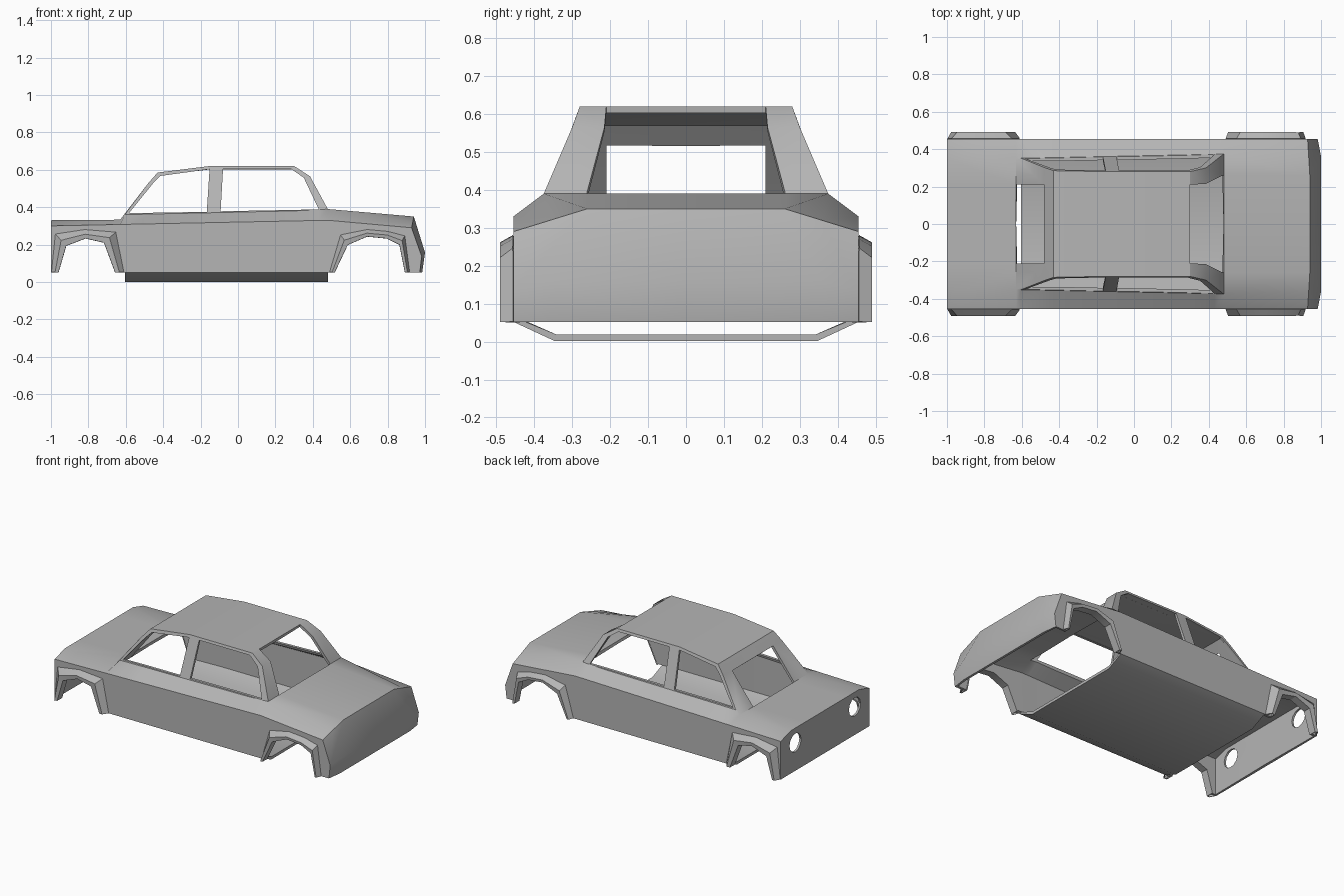
import bpy, bmesh
from math import pi, radians

if "Cube" in bpy.data.objects:
    bpy.data.objects.remove(bpy.data.objects["Cube"])

# Dark grey body paint
paint = bpy.data.materials.new("body_grey")
paint.diffuse_color = (.46, .46, .46, 1)
paint.use_nodes = True
paint.node_tree.nodes["Principled BSDF"].inputs["Base Color"].default_value = paint.diffuse_color


def new_object(name, bm):
    mesh = bpy.data.meshes.new(name)
    bm.to_mesh(mesh)
    bm.free()
    ob = bpy.data.objects.new(name, mesh)
    bpy.context.collection.objects.link(ob)
    return ob


def add_face(bm, pts):
    bm.faces.new([bm.verts.new(p) for p in pts])


def prism(name, outline, y0, y1):
    """Cutter: an x-z outline extruded along y."""
    bm = bmesh.new()
    a = [bm.verts.new((x, y0, z)) for x, z in outline]
    b = [bm.verts.new((x, y1, z)) for x, z in outline]
    n = len(a)
    bm.faces.new(a)
    bm.faces.new(b[::-1])
    for i in range(n):
        j = (i + 1) % n
        bm.faces.new((a[i], b[i], b[j], a[j]))
    bmesh.ops.recalc_face_normals(bm, faces=bm.faces)
    ob = new_object(name, bm)
    ob.hide_render = True
    return ob


def bake(ob):
    dg = bpy.context.evaluated_depsgraph_get()
    mesh = bpy.data.meshes.new_from_object(ob.evaluated_get(dg))
    ob.modifiers.clear()
    ob.data = mesh


def finish(ob):
    ob.data.materials.clear()
    ob.data.materials.append(paint)
    ob.data.shade_smooth()
    ob.data.set_sharp_from_angle(angle=radians(30))


W, ZB, ZF = 0.455, 0.052, 0.001

# Roofline from windscreen base to rear window base: x, z, outer y, inner y
roof = [(-.63, .333, .35, .21), (-.48, .528, .302, .21), (-.43, .585, .285, .21),
        (-.15, .62, .28, .21), (.30, .62, .28, .21), (.385, .565, .30, .215),
        (.48, .39, .375, .262)]
# Belt line under the cabin: x, z, y
belt = [(-.63, .333, .35), (-.605, .36, .352), (-.43, .364, .355), (-.15, .37, .361),
        (.30, .38, .37), (.43, .386, .374), (.48, .39, .375)]


def half_shell(bm, s):
    def f(*pts):
        add_face(bm, [(x, s * y, z) for x, y, z in pts])

    def shoulder(x):
        return (x, W, .30 + .03 * (x + 1) / 1.48)

    def low(x):
        return (x, W, ZB)

    out = [(x, yo, z) for x, z, yo, yi in roof]
    inn = [(x, yi, z) for x, z, yo, yi in roof]
    mid = [(x, 0, z) for x, z, yo, yi in roof]
    bl = [(x, y, z) for x, z, y in belt]

    # Cabin: pillars, roof panel, side panels
    for i in range(6):
        f(out[i], out[i + 1], inn[i + 1], inn[i])
        if 1 <= i <= 3:
            f(inn[i], inn[i + 1], mid[i + 1], mid[i])
        pts = []
        for p in (bl[i], bl[i + 1], out[i + 1], out[i]):
            if p not in pts:
                pts.append(p)
        f(*pts)
        # Lower side, shoulder and floor under each cabin section
        a, b = bl[i][0], bl[i + 1][0]
        f(shoulder(a), shoulder(b), bl[i + 1], bl[i])
        f(low(a), low(b), shoulder(b), shoulder(a))
        if i > 0:
            f(low(a), low(b), (b, .345, ZF), (a, .345, ZF))
            f((a, .345, ZF), (b, .345, ZF), (b, 0, ZF), (a, 0, ZF))

    # Flat deck and upright panel at the -x end
    d, e, c = (-1, .35, .33), (-1, .21, .33), (-1, 0, .33)
    f(low(-1), low(-.63), shoulder(-.63), shoulder(-1))
    f(shoulder(-1), shoulder(-.63), out[0], d)
    f(d, out[0], inn[0], e)
    f(e, inn[0], mid[0], c)
    f(low(-1), shoulder(-1), d, e, c, (-1, 0, ZB))

    # Sloping deck and folded panel at the +x end
    B, M, S = (.972, W, ZB), (.982, W, .137), (.928, W, .29)
    I, C = (.94, .26, .35), (.94, 0, .35)
    D = tuple((p + q) / 2 for p, q in zip(S, I))
    IM, CM, IB, CB = (1, .36, .157), (1, 0, .157), (.985, .36, ZB), (.985, 0, ZB)
    f(low(.48), B, M, S, shoulder(.48))
    f(shoulder(.48), S, D, out[6])
    f(out[6], D, I, inn[6])
    f(inn[6], I, C, mid[6])
    f(S, M, IM, I, D)
    f(I, IM, CM, C)
    f(M, B, IB, IM)
    f(IM, IB, CB, CM)


# Whole body shell
bm = bmesh.new()
for s in (1, -1):
    half_shell(bm, s)
bmesh.ops.remove_doubles(bm, verts=bm.verts, dist=1e-4)
bmesh.ops.recalc_face_normals(bm, faces=bm.faces)
top = max(bm.faces, key=lambda q: q.calc_center_median().z)
if top.normal.z < 0:
    bmesh.ops.reverse_faces(bm, faces=bm.faces)
body = new_object("car_body", bm)
sol = body.modifiers.new("thickness", 'SOLIDIFY')
sol.thickness = 0.018
sol.offset = -1
bake(body)

# Openings: side windows, wheel arches, round lamps
front_window = [(-.583, .368), (-.452, .53), (-.415, .567), (-.152, .603), (-.167, .375)]
rear_window = [(-.093, .378), (-.08, .604), (.285, .604), (.352, .557), (.432, .388)]
arch_a = [(-.962, ZB), (-.92, .195), (-.815, .235), (-.715, .212), (-.655, ZB)]
arch_b = [(.515, ZB), (.585, .20), (.69, .245), (.795, .235), (.865, .20), (.895, ZB)]


def open_bottom(arch):
    return [(arch[0][0], -.05)] + arch + [(arch[-1][0], -.05)]


cutters = []
for s in (1, -1):
    for o in (front_window, rear_window):
        cutters.append(prism("window_cutter", o, s * .24, s * .6))
    for o in (arch_a, arch_b):
        cutters.append(prism("arch_cutter", open_bottom(o), s * .40, s * .6))
    bpy.ops.mesh.primitive_cylinder_add(vertices=12, radius=.06, depth=.2,
                                        location=(-1, s * .305, .235), rotation=(0, pi / 2, 0))
    cutters.append(bpy.context.object)
    cutters[-1].hide_render = True
for c in cutters:
    m = body.modifiers.new("cut", 'BOOLEAN')
    m.operation = 'DIFFERENCE'
    m.solver = 'EXACT'
    m.object = c
bake(body)
finish(body)
for c in cutters:
    bpy.data.objects.remove(c)


# Flared wheel arches: outer edge on the body, raised lip, inner return
def flare(name, outer, arch, s):
    bm = bmesh.new()
    n = len(arch)
    crest = [(ox * .45 + ax * .55, oz * .45 + az * .55)
             for (ox, oz), (ax, az) in zip(outer, arch)]
    rings = [[(x, s * W, z) for x, z in outer],
             [(x, s * .488, z) for x, z in crest],
             [(x, s * .485, z) for x, z in arch],
             [(x, s * .437, z) for x, z in arch]]
    for r, q in zip(rings, rings[1:]):
        for i in range(n - 1):
            add_face(bm, (r[i], r[i + 1], q[i + 1], q[i]))
    bmesh.ops.remove_doubles(bm, verts=bm.verts, dist=1e-5)
    bmesh.ops.recalc_face_normals(bm, faces=bm.faces)
    ob = new_object(name, bm)
    m = ob.modifiers.new("thickness", 'SOLIDIFY')
    m.thickness = .006
    m.offset = 0
    bake(ob)
    finish(ob)


outer_a = [(-.995, ZB), (-.975, .255), (-.82, .278), (-.655, .265), (-.612, ZB)]
outer_b = [(.492, ZB), (.55, .25), (.69, .278), (.80, .268), (.89, .245), (.915, ZB)]
for s, side in ((1, "left"), (-1, "right")):
    flare("front_arch_flare_" + side, outer_a, arch_a, s)
    flare("rear_arch_flare_" + side, outer_b, arch_b, s)
